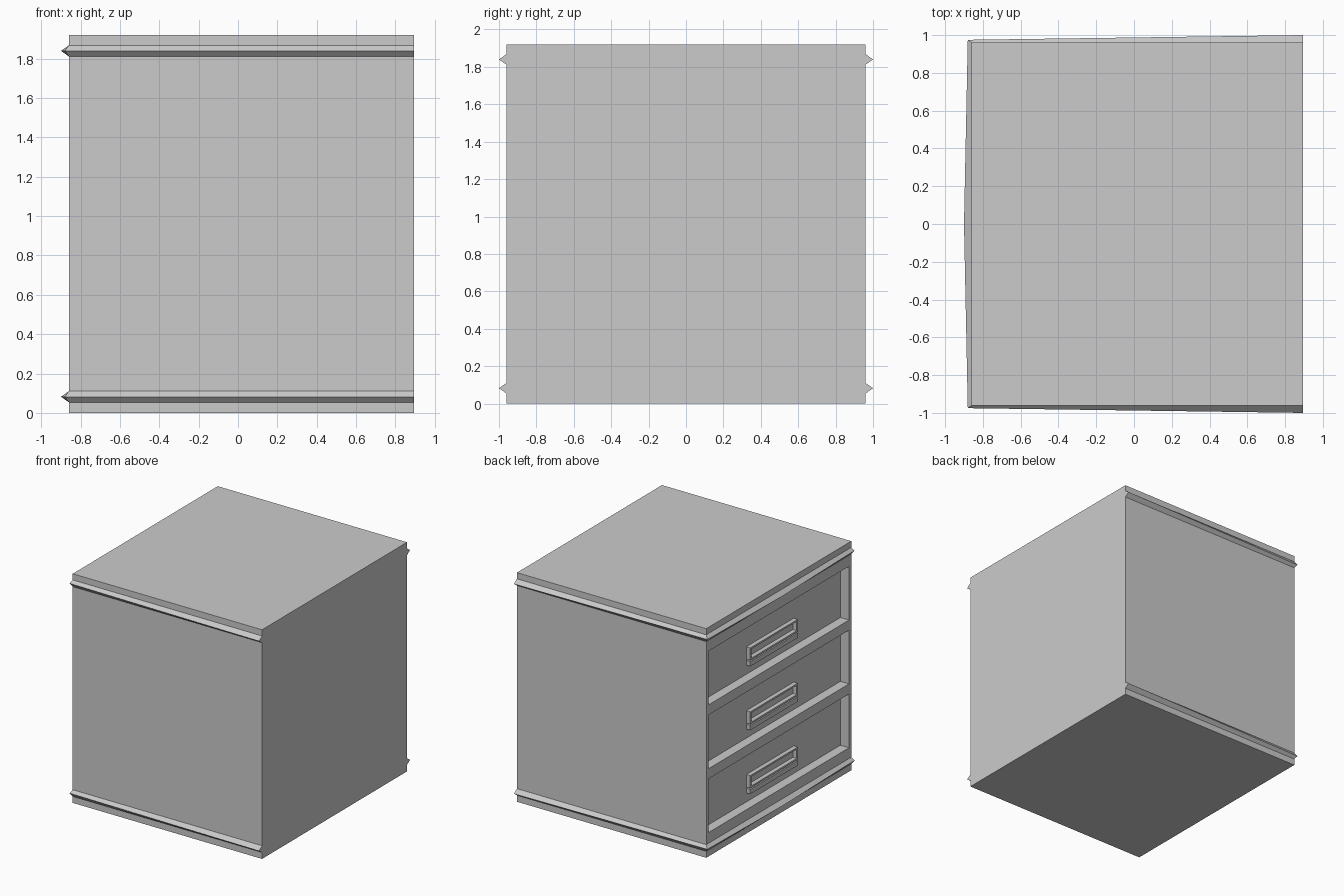
import bpy
import bmesh
from mathutils import Matrix, Vector

old = bpy.data.objects.get("Cube")
if old:
    bpy.data.objects.remove(old, do_unlink=True)

grey = bpy.data.materials.new("light_grey")
grey.use_nodes = True
GREY = (0.6, 0.6, 0.6, 1)
grey.diffuse_color = GREY
grey.node_tree.nodes["Principled BSDF"].inputs["Base Color"].default_value = GREY

X_OPEN, X_BACK, Y, HEIGHT = -0.86, 0.895, 0.96, 1.92
DEPTH = 0.08
X_PANEL = X_OPEN + DEPTH
DRAWERS = [0.2 + 0.535 * i for i in range(3)]
DRAWER_H = 0.45


def finish(name, bm):
    bmesh.ops.recalc_face_normals(bm, faces=bm.faces)
    mesh = bpy.data.meshes.new(name)
    bm.to_mesh(mesh)
    bm.free()
    mesh.materials.append(grey)
    obj = bpy.data.objects.new(name, mesh)
    bpy.context.collection.objects.link(obj)
    return obj


def add_box(bm, low, high):
    low, high = Vector(low), Vector(high)
    size = Matrix.Diagonal(high - low).to_4x4()
    matrix = Matrix.Translation((low + high) / 2) @ size
    bmesh.ops.create_cube(bm, size=1, matrix=matrix)


# Cabinet body with three recessed drawer fronts on the -x side
bm = bmesh.new()
add_box(bm, (X_OPEN, -Y, 0), (X_BACK, Y, HEIGHT))
cuts = [((0, s * 0.93, 0), (0, 1, 0)) for s in (-1, 1)]
cuts += [((0, 0, z + h), (0, 0, 1)) for z in DRAWERS for h in (0, DRAWER_H)]
for point, normal in cuts:
    geom = bm.verts[:] + bm.edges[:] + bm.faces[:]
    bmesh.ops.bisect_plane(bm, geom=geom, plane_co=point, plane_no=normal)
bm.normal_update()
openings = []
for face in bm.faces:
    c = face.calc_center_median()
    if face.normal.x < -0.9 and abs(c.y) < 0.1:
        if any(z < c.z < z + DRAWER_H for z in DRAWERS):
            openings.append(face)
bmesh.ops.inset_individual(bm, faces=openings, thickness=0, depth=-DEPTH)
finish("cabinet_body", bm)


# Pointed trim strips around three sides
def trim(name, z):
    base = [(X_BACK, Y), (X_OPEN, Y), (X_OPEN, 0), (X_OPEN, -Y), (X_BACK, -Y)]
    edge = [(X_BACK, 1), (-0.88, 0.975), (-0.9, 0), (-0.88, -0.975), (X_BACK, -1)]
    bm = bmesh.new()
    rings = []
    for b, e in zip(base, edge):
        points = [(*b, z - 0.028), (*e, z), (*b, z + 0.028)]
        rings.append([bm.verts.new(p) for p in points])
    for r, s in zip(rings, rings[1:]):
        for i in range(3):
            j = (i + 1) % 3
            bm.faces.new((r[i], r[j], s[j], s[i]))
    bm.faces.new(rings[0])
    bm.faces.new(rings[-1])
    finish(name, bm)


trim("lower_trim", 0.082)
trim("upper_trim", HEIGHT - 0.08)

# Drawer handles: a slim rectangular frame above a straight bar
HALF, THICK = 0.315, 0.036
for n, z in enumerate(DRAWERS, 1):
    bm = bmesh.new()
    outline = [(-HALF, 0.125), (HALF, 0.125), (HALF, 0.23), (-HALF, 0.23)]
    x = X_PANEL - THICK / 2
    face = bm.faces.new([bm.verts.new((x, y, z + h)) for y, h in outline])
    bm.normal_update()
    bmesh.ops.inset_individual(bm, faces=[face], thickness=0.02)
    bmesh.ops.delete(bm, geom=[face], context="FACES")
    frame = finish(f"handle_frame_{n}", bm)
    solid = frame.modifiers.new("thickness", "SOLIDIFY")
    solid.thickness, solid.offset = THICK, 0

    bm = bmesh.new()
    add_box(bm, (X_PANEL - THICK, -HALF, z + 0.075), (X_PANEL, HALF, z + 0.115))
    finish(f"handle_bar_{n}", bm)
